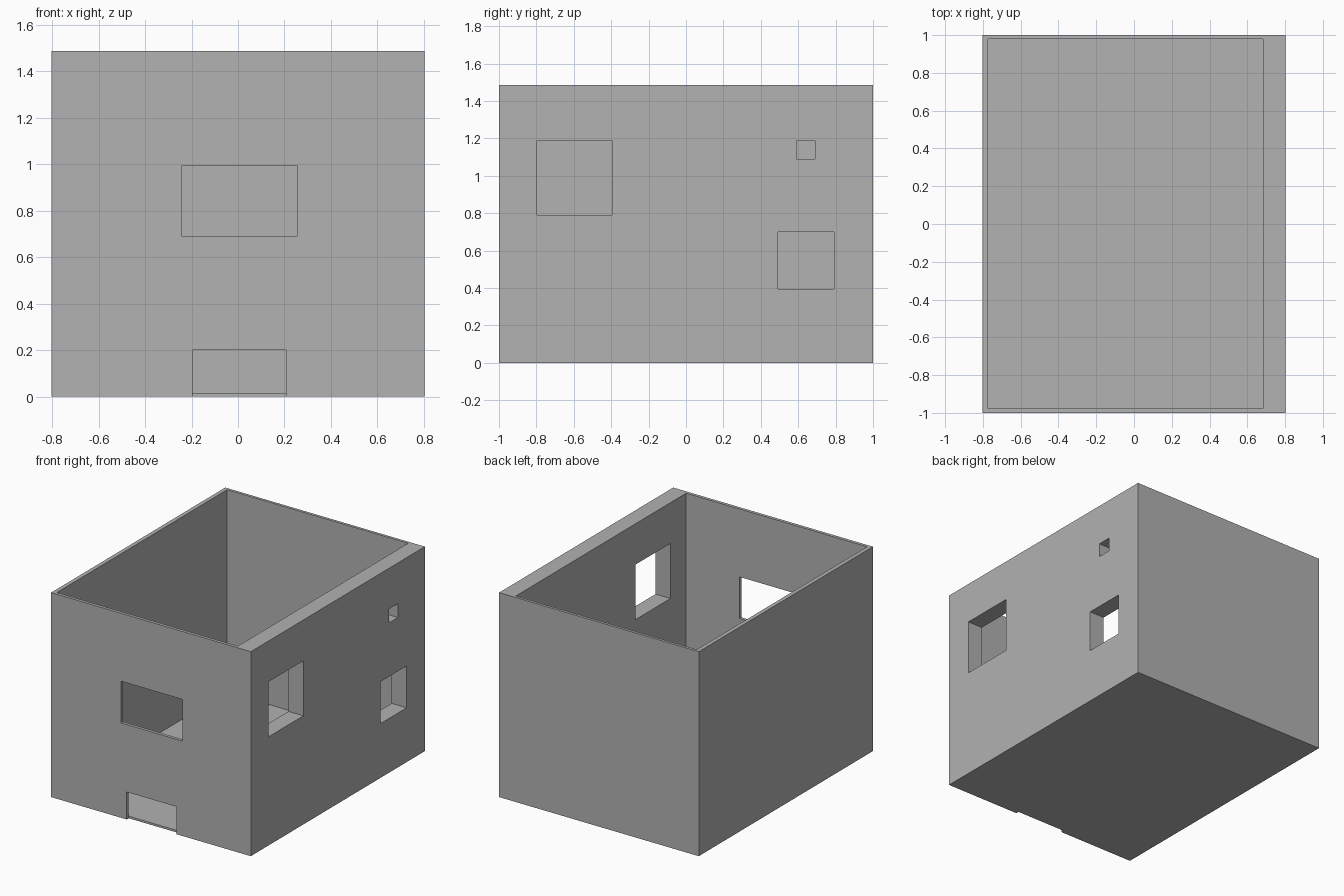
import bpy
import bmesh

# Remove the default object
default = bpy.data.objects.get("Cube")
if default:
    bpy.data.objects.remove(default, do_unlink=True)

# Plain grey material
GREY = (0.445, 0.445, 0.445, 1.0)
grey = bpy.data.materials.new("plain grey")
grey.use_nodes = True
grey.diffuse_color = GREY
grey.node_tree.nodes["Principled BSDF"].inputs["Base Color"].default_value = GREY


def box(name, x, y, z):
    """Axis-aligned box from three (low, high) ranges."""
    mesh = bpy.data.meshes.new(name)
    bm = bmesh.new()
    bmesh.ops.create_cube(bm, size=1)
    for v in bm.verts:
        v.co = [r[0] if c < 0 else r[1] for c, r in zip(v.co, (x, y, z))]
    bm.to_mesh(mesh)
    bm.free()
    mesh.materials.append(grey)
    obj = bpy.data.objects.new(name, mesh)
    bpy.context.collection.objects.link(obj)
    return obj


def cut(target, x, y, z):
    """Cut a box-shaped opening and discard the cutter."""
    cutter = box("cutter", x, y, z)
    cutter.hide_render = True
    mod = target.modifiers.new("opening", "BOOLEAN")
    mod.operation = "DIFFERENCE"
    mod.solver = "EXACT"
    mod.object = cutter
    bpy.context.view_layer.objects.active = target
    bpy.ops.object.modifier_apply(modifier=mod.name)
    bpy.data.objects.remove(cutter, do_unlink=True)


# Room interior: thin walls, with a thicker wall on the +x side
HEIGHT = 1.487
ROOM_X, ROOM_Y = (-0.773, 0.683), (-0.977, 0.98)
FRONT, SIDE = (-1.1, -0.9), (0.6, 0.9)

# Open-topped walls
walls = box("walls", (-0.803, 0.803), (-1, 1), (0, HEIGHT))
cut(walls, ROOM_X, ROOM_Y, (-0.1, HEIGHT + 0.1))

# Doorway and window in the front wall
cut(walls, (-0.195, 0.206), FRONT, (-0.1, 0.2))
cut(walls, (-0.242, 0.255), FRONT, (0.69, 0.993))

# Large window, lower window and small vent in the thick wall
cut(walls, SIDE, (-0.796, -0.396), (0.79, 1.19))
cut(walls, SIDE, (0.493, 0.791), (0.395, 0.699))
cut(walls, SIDE, (0.59, 0.69), (1.09, 1.19))

# Thin floor inside the walls
box("floor", ROOM_X, ROOM_Y, (0, 0.015))
